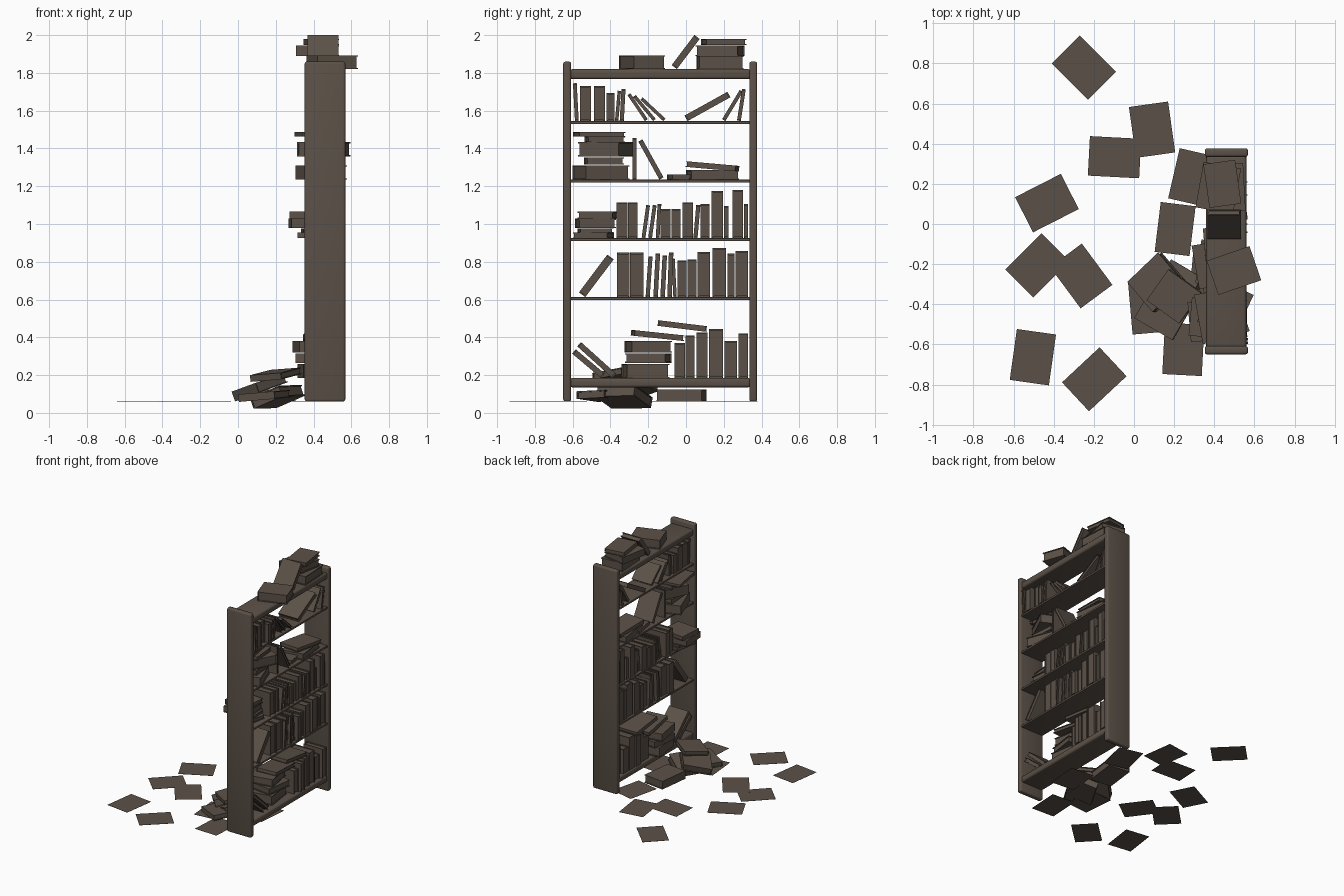
import bpy, bmesh, math, random
from mathutils import Matrix, Vector

random.seed(4)
mat = bpy.data.materials.new("dark_brown")
mat.diffuse_color = (0.105, 0.082, 0.064, 1)


def add_box(bm, lo, hi):
    c = [(a + b) / 2 for a, b in zip(lo, hi)]
    s = [b - a for a, b in zip(lo, hi)]
    bmesh.ops.create_cube(bm, size=1, matrix=Matrix.Translation(c) @ Matrix.Diagonal((*s, 1)))


def finish(name, bm, matrix=Matrix()):
    me = bpy.data.meshes.new(name)
    bm.to_mesh(me)
    bm.free()
    me.materials.append(mat)
    ob = bpy.data.objects.new(name, me)
    ob.matrix_world = matrix
    bpy.context.collection.objects.link(ob)
    return ob


def board(name, lo, hi, bevel):
    bm = bmesh.new()
    add_box(bm, lo, hi)
    ob = finish(name, bm)
    m = ob.modifiers.new("bevel", 'BEVEL')
    m.width, m.segments = bevel, 3
    for p in ob.data.polygons:
        p.use_smooth = True


def book(name, matrix, depth, thick, height):
    """Two covers, a spine on -x and a recessed page block."""
    bm = bmesh.new()
    d, t, h = depth / 2, thick / 2, height / 2
    c = min(0.006, thick * 0.16)
    i = 0.006
    add_box(bm, (-d, -t, -h), (d, -t + c, h))
    add_box(bm, (-d, t - c, -h), (d, t, h))
    add_box(bm, (-d, -t + c, -h), (-d + c, t - c, h))
    add_box(bm, (-d + c, -t + c, -h + i), (d - i, t - c, h - i))
    finish(name, bm, matrix)


def upright(base, y, thick, height, lean=0, depth=None, x=None):
    a = math.radians(lean)
    depth = depth or random.uniform(0.165, 0.19)
    x = x or random.uniform(0.45, 0.475)
    z = base + thick / 2 * abs(math.sin(a))
    c = Vector((x, y + math.sin(a) * height / 2, z + math.cos(a) * height / 2))
    book("standing_book", Matrix.Translation(c) @ Matrix.Rotation(-a, 4, 'X'), depth, thick, height)


def flat(x, y, z0, thick, length, width, rot=0, tilt=0, roll=0):
    m = (Matrix.Translation((x, y, z0 + thick / 2))
         @ Matrix.Rotation(math.radians(tilt), 4, 'X')
         @ Matrix.Rotation(math.radians(roll), 4, 'Y')
         @ Matrix.Rotation(math.radians(rot), 4, 'Z')
         @ Matrix.Rotation(math.pi / 2, 4, 'X'))
    book("lying_book", m, width, thick, length)


# Bookcase frame
for n, y0, y1 in (("left", -0.65, -0.608), ("right", 0.335, 0.377)):
    board(n + "_side_panel", (0.353, y0, 0.06), (0.568, y1, 1.86), 0.012)
for n, z0, z1 in (("bottom", 0.135, 0.185), ("top", 1.767, 1.82)):
    board(n + "_shelf", (0.36, -0.615, z0), (0.56, 0.342, z1), 0.014)
for z in (0.613, 0.925, 1.235, 1.545):
    board("thin_shelf", (0.36, -0.615, z - 0.016), (0.56, 0.342, z), 0.003)

# Standing and leaning books: base y, thickness, height, lean
shelf_1 = [(-.38, .03, .25, -48), (-.44, .03, .2, -50), (-.034, .055, .185), (.021, .047, .225),
           (.084, .058, .24), (.158, .075, .26), (.238, .066, .195), (.304, .05, .235)]
shelf_2 = [(-.55, .042, .25, 37), (-.333, .066, .235), (-.261, .072, .235), (-.203, .022, .215, 4),
           (-.161, .024, .23, 3), (-.124, .024, .22, 3), (-.087, .024, .235, 2), (-.058, .018, .205, -3),
           (-.021, .047, .195), (.032, .047, .2), (.095, .066, .24), (.177, .072, .26),
           (.238, .038, .23), (.296, .066, .245)]
shelf_3 = [(-.338, .058, .19), (-.282, .05, .19), (-.225, .02, .175, 8), (-.19, .02, .175, 8),
           (-.15, .02, .18, 3), (-.108, .053, .155), (-.053, .05, .155), (.01, .056, .19),
           (.05, .022, .175, 5), (.1, .048, .18), (.166, .06, .25), (.214, .024, .17),
           (.275, .055, .255), (.318, .02, .18)]
shelf_4 = [(-.272, .02, .22), (-.13, .025, .23, -29)]
shelf_5 = [(-.578, .02, .2, -3), (-.533, .058, .185), (-.459, .058, .185), (-.399, .042, .148),
           (-.367, .018, .16, 5), (-.34, .022, .17, 3), (-.21, .018, .165, -34), (-.167, .018, .165, -40),
           (-.115, .018, .165, -47), (.0, .033, .26, 61), (.2, .02, .18, 31), (.28, .02, .17, 9)]
for base, books in ((.185, shelf_1), (.613, shelf_2), (.925, shelf_3), (1.235, shelf_4), (1.545, shelf_5)):
    for b in books:
        upright(base, *b)
upright(1.82, -.062, .035, .2, 37, .165, .45)

# Stacked books: x, y, bottom z, thickness, length, width, turn, tilt
top_stack = [(.498, -.232, 1.82, .072, .18, .226, 19), (.46, .18, 1.82, .07, .24, .18, 3),
             (.42, .18, 1.89, .055, .23, .19, -10), (.44, .2, 1.947, .033, .22, .16, 8)]
upper_stacks = [(.44, -.45, 1.235, .075, .25, .2, 20), (.45, -.435, 1.315, .038, .2, .15, 5),
                (.455, -.42, 1.358, .075, .24, .2, -25), (.45, -.43, 1.433, .03, .2, .16, 5),
                (.41, -.46, 1.463, .023, .25, .18, 10), (.45, .0, 1.235, .028, .18, .14, 10),
                (.46, .14, 1.235, .05, .26, .18, 8), (.46, .14, 1.29, .03, .27, .17, -5, -5)]
middle_stack = [(.42, -.49, .925, .03, .19, .18, -10), (.42, -.48, .955, .022, .18, .16, 4),
                (.38, -.48, .978, .05, .2, .21, 5), (.38, -.47, 1.03, .035, .19, .2, -5)]
bottom_stack = [(.42, -.215, .185, .075, .23, .18, 8), (.42, -.2, .265, .05, .22, .2, -8),
                (.4, -.2, .32, .06, .22, .19, 10), (.44, -.15, .395, .03, .27, .17, 5, -6),
                (.45, -.02, .445, .03, .26, .18, 0, -7)]
for stack in (top_stack, upper_stacks, middle_stack, bottom_stack):
    for b in stack:
        flat(*b)

# Fallen books on the floor, tilted against each other
flat(.205, -.025, .06, .065, .25, .175, -7)
flat(.115, -.29, .11, .055, .2, .22, 42, 0, -20)
flat(.21, -.33, .055, .06, .24, .19, -32, -10, -18)
flat(.2, -.36, .185, .035, .2, .19, 55, 5, -8)
flat(.14, -.45, .07, .04, .22, .17, 60, 0, -5)

# Loose paper sheets: x, y, angle of the long edge
sheets = [(-.25, .78, -45), (.09, .47, -82), (-.097, .333, -3), (-.434, .104, 27),
          (-.481, -.206, 45), (-.263, -.259, -53.5), (-.504, -.664, 82), (-.198, -.774, 43),
          (.295, .231, 77), (.246, -.625, 87), (.08, -.415, -85), (.385, -.24, 85)]
for i, (x, y, a) in enumerate(sheets):
    bm = bmesh.new()
    z = 0.06 + 0.0002 * i
    add_box(bm, (-.128, -.0985, 0), (.128, .0985, .001))
    finish("paper_sheet", bm, Matrix.Translation((x, y, z)) @ Matrix.Rotation(math.radians(a), 4, 'Z'))
